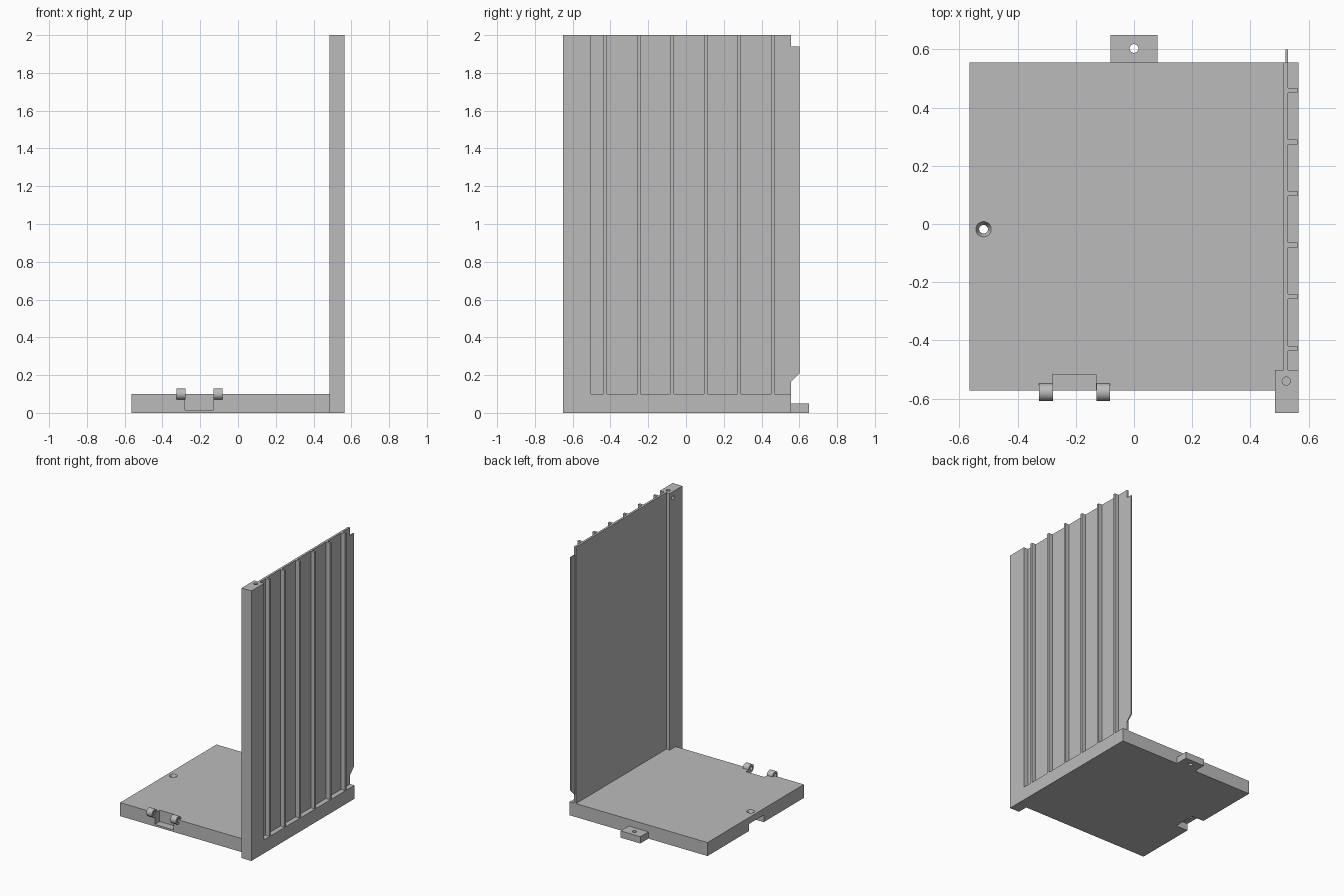
import bpy, bmesh, math
from mathutils import Matrix, Vector

if "Cube" in bpy.data.objects:
    bpy.data.objects.remove(bpy.data.objects["Cube"])

grey = bpy.data.materials.new("light grey plastic")
grey.diffuse_color = (0.5, 0.5, 0.5, 1)
grey.use_nodes = True
grey.node_tree.nodes["Principled BSDF"].inputs["Base Color"].default_value = grey.diffuse_color


def finish(name, bm):
    bmesh.ops.recalc_face_normals(bm, faces=bm.faces)
    me = bpy.data.meshes.new(name)
    bm.to_mesh(me)
    bm.free()
    me.materials.append(grey)
    ob = bpy.data.objects.new(name, me)
    bpy.context.collection.objects.link(ob)
    return ob


def prism(name, points, offset):
    """Extrude a flat outline of 3D points by an offset vector."""
    bm = bmesh.new()
    face = bm.faces.new([bm.verts.new(p) for p in points])
    new = bmesh.ops.extrude_face_region(bm, geom=[face])["geom"]
    bmesh.ops.translate(bm, vec=Vector(offset),
                        verts=[v for v in new if isinstance(v, bmesh.types.BMVert)])
    return finish(name, bm)


def box(name, x0, x1, y0, y1, z0, z1):
    return prism(name, [(x0, y0, z0), (x1, y0, z0), (x1, y1, z0), (x0, y1, z0)],
                 (0, 0, z1 - z0))


def rod(name, center, r0, r1, length, axis="Z"):
    bm = bmesh.new()
    bmesh.ops.create_cone(bm, cap_ends=True, segments=32, radius1=r0, radius2=r1, depth=length)
    turn = Matrix.Rotation(math.pi / 2, 4, "Y") if axis == "X" else Matrix()
    bm.transform(Matrix.Translation(center) @ turn)
    return finish(name, bm)


def cut(ob, *cutters):
    """Subtract cutters from an object, then discard them."""
    bpy.context.view_layer.objects.active = ob
    for c in cutters:
        mod = ob.modifiers.new("cut", "BOOLEAN")
        mod.operation, mod.solver, mod.object = "DIFFERENCE", "EXACT", c
        bpy.ops.object.modifier_apply(modifier=mod.name)
        bpy.data.objects.remove(c)


def smooth(ob):
    bpy.ops.object.select_all(action="DESELECT")
    ob.select_set(True)
    bpy.context.view_layer.objects.active = ob
    bpy.ops.object.shade_smooth_by_angle(angle=math.radians(30))


# Base plate, leaving the corner free for the post
base = prism("base_plate", [(-.565, -.572, 0), (.485, -.572, 0), (.485, -.502, 0),
                            (.565, -.502, 0), (.565, .555, 0), (-.565, .555, 0)], (0, 0, .1))
cut(base,
    box("hinge_pocket_cut", -.28, -.13, -.7, -.517, .015, .2),
    box("tab_recess_cut", -.7, -.465, -.103, .067, -.1, .052),
    rod("screw_cut", (-.517, -.018, .05), .015, .015, .3),
    rod("countersink_cut", (-.517, -.018, .0905), .015, .028, .025))
smooth(base)

# Rear tab with screw hole
tab = box("rear_tab", -.081, .081, .555, .65, 0, .05)
cut(tab, rod("tab_hole_cut", (0, .603, .025), .015, .015, .2))
smooth(tab)

# Hinge knuckles on the front edge
for side, x in (("left", -.3025), ("right", -.106)):
    knuckle = rod(side + "_hinge_knuckle", (x, -.578, .1), .03, .03, .047, "X")
    cut(knuckle, rod("pin_cut", (x, -.578, .1), .015, .015, .2, "X"))
    smooth(knuckle)

# Corner post with pin holes
post = box("corner_post", .485, .565, -.65, -.502, 0, 2)
cut(post,
    rod("top_pin_cut", (.523, -.54, 1.99), .014, .014, .1),
    rod("side_pin_cut", (.49, -.54, 1.955), .014, .014, .06, "X"))
smooth(post)

# Thin side wall and its edge tongue
box("side_wall", .513, .529, -.502, .555, .1, 2)
prism("wall_tongue", [(.521, .555, .165), (.521, .6, .21), (.521, .6, 1.94), (.521, .555, 1.94)],
      (.008, 0, 0))

# Stiffening ribs on the outer face
for i in range(6):
    y = -.427 + i * .1772
    box(f"wall_rib_{i + 1}", .529, .561, y - .0085, y + .0085, .1, 2)
